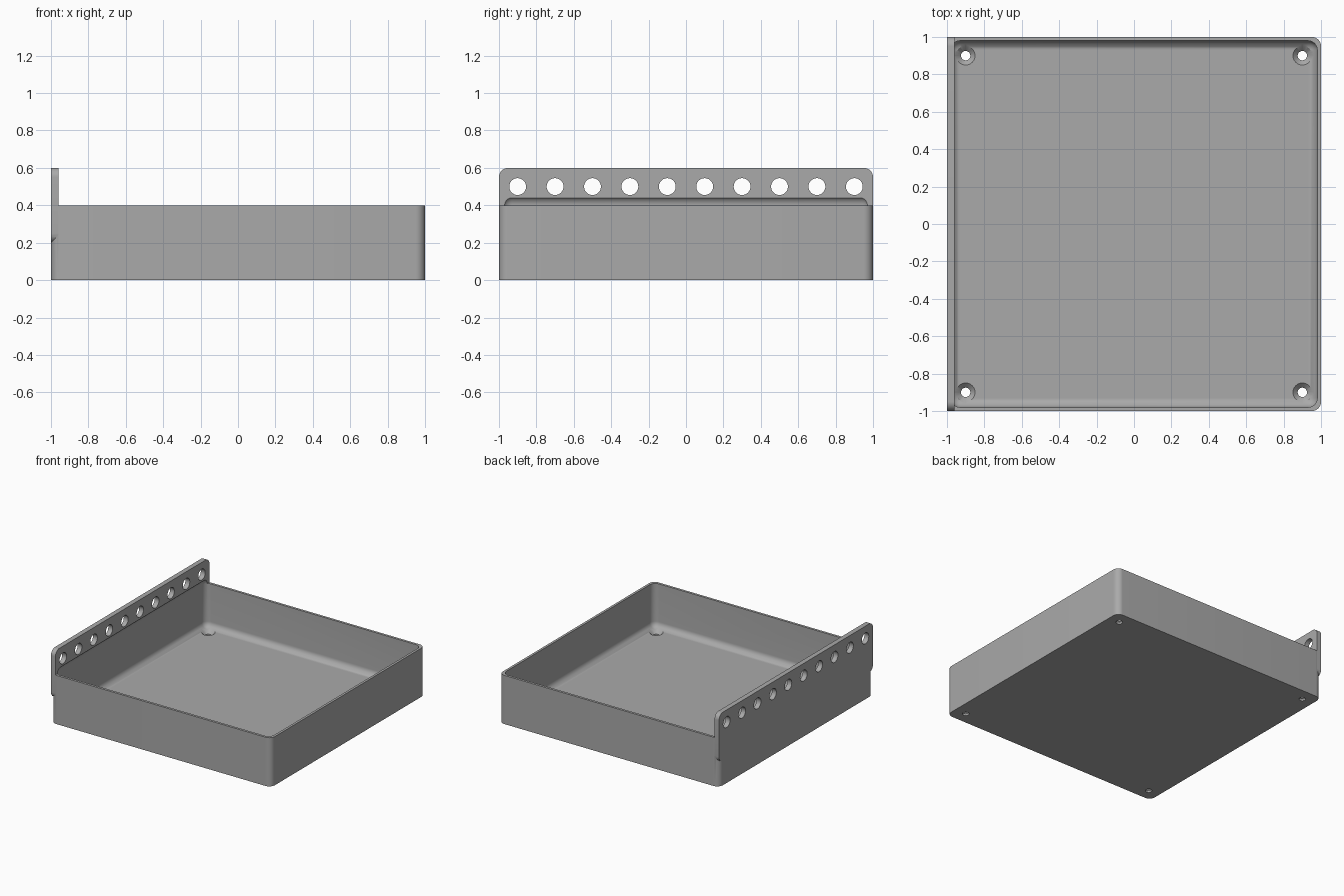
import bpy, bmesh
from mathutils import Matrix, Vector

if "Cube" in bpy.data.objects:
    bpy.data.objects.remove(bpy.data.objects["Cube"], do_unlink=True)

RADIUS = 0.05     # shared fillet radius
WALL = 0.02       # side wall thickness
FLOOR = 0.04      # floor thickness
RIM = 0.4         # height of the tray walls
FLANGE = 0.04     # flange thickness

grey = bpy.data.materials.new("plain grey")
grey.use_nodes = True
colour = (0.4, 0.4, 0.4, 1)
grey.diffuse_color = colour
grey.node_tree.nodes["Principled BSDF"].inputs["Base Color"].default_value = colour


def finish(name, bm):
    mesh = bpy.data.meshes.new(name)
    bmesh.ops.recalc_face_normals(bm, faces=bm.faces)
    bm.to_mesh(mesh)
    bm.free()
    mesh.materials.append(grey)
    obj = bpy.data.objects.new(name, mesh)
    bpy.context.collection.objects.link(obj)
    return obj


def rounded_box(name, low, high, axes):
    """Box between two corners, filleting the edges that run along the given axes."""
    low, high = Vector(low), Vector(high)
    bm = bmesh.new()
    bmesh.ops.create_cube(bm, size=1)
    size, centre = high - low, (low + high) / 2
    for v in bm.verts:
        v.co = centre + v.co * size
    edges = [e for e in bm.edges
             if any(abs((e.verts[0].co - e.verts[1].co)[a]) > 1e-5 for a in axes)]
    bmesh.ops.bevel(bm, geom=edges, offset=RADIUS, segments=10, profile=0.5,
                    affect='EDGES', clamp_overlap=True)
    return finish(name, bm)


def add_cone(bm, centre, r_low, r_high, depth, turn=Matrix()):
    bmesh.ops.create_cone(bm, cap_ends=True, segments=40, radius1=r_low,
                          radius2=r_high, depth=depth,
                          matrix=Matrix.Translation(centre) @ turn)


def combine(target, other, operation):
    mod = target.modifiers.new("combine", 'BOOLEAN')
    mod.operation, mod.object, mod.solver = operation, other, 'EXACT'
    bpy.context.view_layer.objects.active = target
    bpy.ops.object.modifier_apply(modifier=mod.name)
    bpy.data.objects.remove(other, do_unlink=True)


# Tray body with the mounting flange on one side
tray = rounded_box("tray", (-1, -1, 0), (1, 1, RIM), [2])
flange = rounded_box("flange", (-1, -1, 0.2), (FLANGE - 1, 1, 0.6), [0])
combine(tray, flange, 'UNION')

# Filleted cavity, which also undercuts the flange just above the rim
inner = 1 - WALL
cavity = rounded_box("cavity", (-inner, -inner, FLOOR),
                     (inner, inner, RIM + RADIUS), [0, 1, 2])
combine(tray, cavity, 'DIFFERENCE')

# Row of round holes through the flange
bm = bmesh.new()
for i in range(10):
    add_cone(bm, (-0.98, -0.9 + 0.2 * i, 0.5), 0.045, 0.045, 0.2,
             Matrix.Rotation(1.5707963, 4, 'Y'))
combine(tray, finish("flange_holes", bm), 'DIFFERENCE')

# Countersunk screw holes in the floor corners
shafts, sinks = bmesh.new(), bmesh.new()
for x in (-0.9, 0.9):
    for y in (-0.9, 0.9):
        add_cone(shafts, (x, y, 0), 0.025, 0.025, 0.2)
        add_cone(sinks, (x, y, FLOOR - 0.01), 0.02, 0.06, 0.04)
combine(tray, finish("screw_shafts", shafts), 'DIFFERENCE')
combine(tray, finish("countersinks", sinks), 'DIFFERENCE')

# Smooth fillets, crisp edges
bpy.ops.object.select_all(action='DESELECT')
tray.select_set(True)
bpy.context.view_layer.objects.active = tray
bpy.ops.object.shade_smooth_by_angle(angle=0.5)
